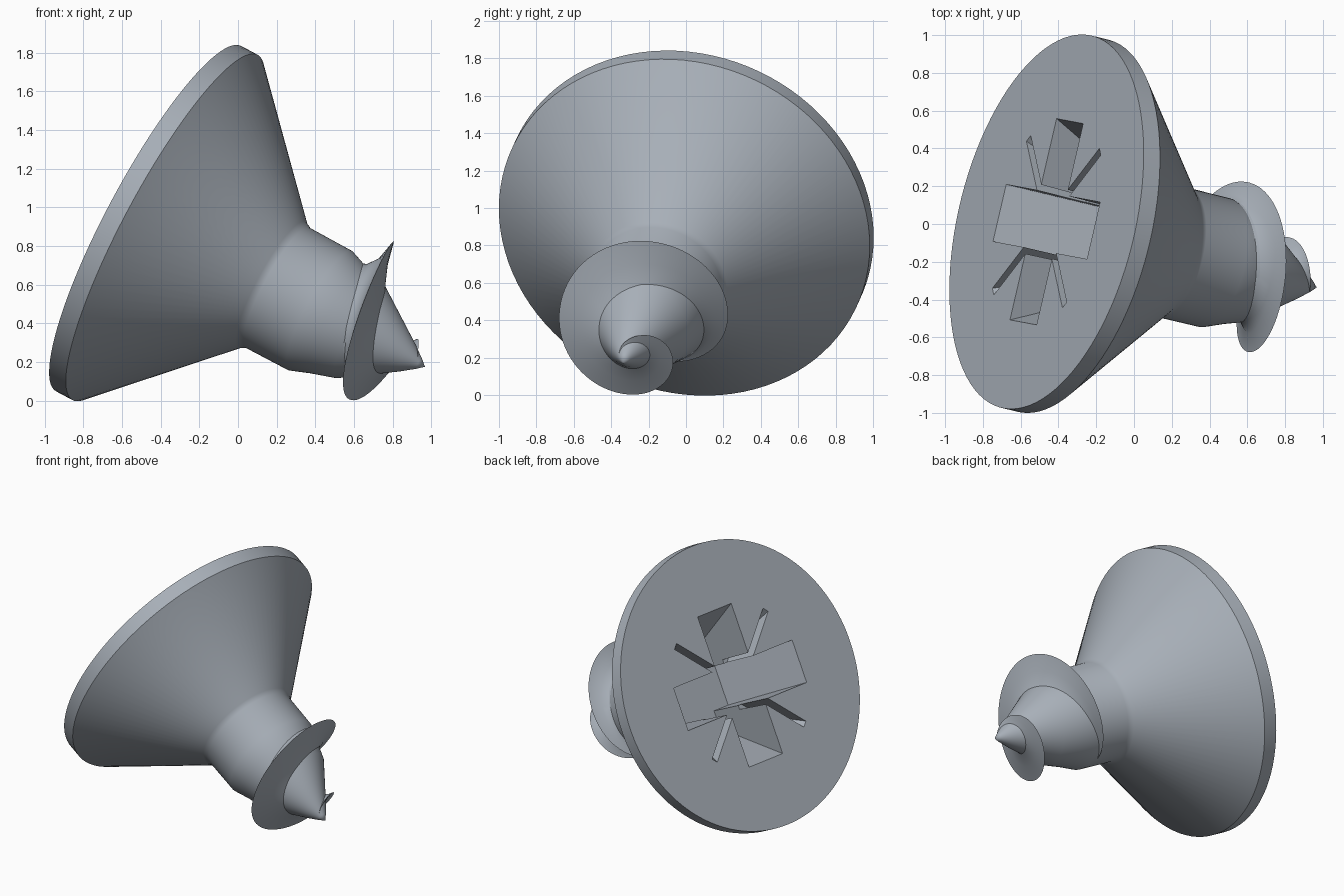
import bpy, bmesh, math
from mathutils import Matrix, Vector

if "Cube" in bpy.data.objects:
    bpy.data.objects.remove(bpy.data.objects["Cube"])

# Local frame: Z runs from the head face to the tip
axis = Vector((0.862, -0.21, -0.462)).normalized()
side = (Vector((0, 1, 0)) - axis * axis.y).normalized()
up = axis.cross(side)
frame = Matrix((side, up, axis)).transposed().to_4x4()
frame.translation = (-0.463, 0.012, 0.942)

steel = bpy.data.materials.new("steel grey")
steel.diffuse_color = (0.39, 0.43, 0.48, 1)
steel.use_nodes = True
steel.node_tree.nodes["Principled BSDF"].inputs["Base Color"].default_value = steel.diffuse_color


def make(name, verts, faces):
    mesh = bpy.data.meshes.new(name)
    mesh.from_pydata(verts, [], faces)
    bm = bmesh.new()
    bm.from_mesh(mesh)
    bmesh.ops.recalc_face_normals(bm, faces=bm.faces)
    bm.to_mesh(mesh)
    bm.free()
    mesh.materials.append(steel)
    ob = bpy.data.objects.new(name, mesh)
    ob.matrix_world = frame
    bpy.context.collection.objects.link(ob)
    return ob


def select(ob):
    bpy.ops.object.select_all(action='DESELECT')
    bpy.context.view_layer.objects.active = ob
    ob.select_set(True)


# Screw body: turned profile of (radius, distance along axis)
profile = [(1.014, 0), (1.014, 0.1), (0.37, 0.74), (0.352, 0.775), (0.35, 1.03),
           (0.31, 1.14), (0.27, 1.27), (0.085, 1.55), (0.03, 1.625)]
N = 96
verts = [(r * math.cos(2 * math.pi * k / N), r * math.sin(2 * math.pi * k / N), z)
         for r, z in profile for k in range(N)]
faces = [(i * N + k, i * N + (k + 1) % N, (i + 1) * N + (k + 1) % N, (i + 1) * N + k)
         for i in range(len(profile) - 1) for k in range(N)]
faces.append(tuple(range(N)))
tip = len(verts)
verts.append((0, 0, 1.66))
last = (len(profile) - 1) * N
faces += [(last + k, last + (k + 1) % N, tip) for k in range(N)]
body = make("screw_body", verts, faces)


# Drive recess: prisms that taper with depth
def prism(outline_top, outline_bottom, depth, turn):
    n = len(outline_top)
    c, s = math.cos(turn), math.sin(turn)
    vs = [(x * c - y * s, x * s + y * c, z)
          for pts, z in ((outline_top, -0.05), (outline_bottom, depth)) for x, y in pts]
    fs = [tuple(range(n)), tuple(range(n, 2 * n))]
    fs += [(k, (k + 1) % n, n + (k + 1) % n, n + k) for k in range(n)]
    return vs, fs


def cross(w, length):
    pts = []
    for q in range(4):
        c, s = round(math.cos(q * math.pi / 2)), round(math.sin(q * math.pi / 2))
        pts += [(x * c - y * s, x * s + y * c) for x, y in ((length, -w), (length, w), (w, w))]
    return pts


def bar(a, b, w):
    return [(a, -w), (b, -w), (b, w), (a, w)]


turn = math.radians(5)
cutters = [make("cross_cutter", *prism(cross(0.155, 0.57), cross(0.15, 0.28), 0.58, turn))]
for q in range(4):
    cutters.append(make("tick_cutter", *prism(bar(0.17, 0.62, 0.024), bar(0.17, 0.4, 0.02),
                                              0.3, turn + math.pi / 4 + q * math.pi / 2)))
for cutter in cutters:
    cutter.hide_render = True
    mod = body.modifiers.new("recess", 'BOOLEAN')
    mod.operation = 'DIFFERENCE'
    mod.solver = 'EXACT'
    mod.object = cutter
    select(body)
    bpy.ops.object.modifier_apply(modifier=mod.name)
    bpy.data.objects.remove(cutter)


# Thread: tapering blade wound round the core, one crest point per quarter turn
crest = [(0.93, 0.29), (0.97, 0.335), (1.075, 0.447), (1.2, 0.495), (1.325, 0.42),
         (1.41, 0.328), (1.48, 0.22), (1.575, 0.085), (1.63, 0.02), (1.66, 0.0)]


def spline(p0, p1, p2, p3, t):
    return [0.5 * (2 * b + (c - a) * t + (2 * a - 5 * b + 4 * c - d) * t * t
                   + (3 * b - a - 3 * c + d) * t ** 3) for a, b, c, d in zip(p0, p1, p2, p3)]


def core(z):
    for (r0, z0), (r1, z1) in zip(profile, profile[1:]):
        if z0 <= z <= z1:
            return r0 + (r1 - r0) * (z - z0) / (z1 - z0)
    return 0.02


STEPS = 20
verts, rows = [], 0
for i in range(1, len(crest) - 2):
    for j in range(STEPS + (i == len(crest) - 3)):
        t = j / STEPS
        z, r = spline(*crest[i - 1:i + 3], t)
        ang = (i - 2 + t) * math.pi / 2
        h = max(r - core(z), 0.005)
        for f, dz in ((0, -0.5), (0.13, -0.33), (0.45, -0.13), (1, 0),
                      (0.45, 0.16), (0.13, 0.32), (0, 0.42)):
            zz = z + dz * h
            base = max(core(zz) - 0.012, 0.004)
            rr = base + (r - base) * f
            verts.append((rr * math.cos(ang), rr * math.sin(ang), zz))
        rows += 1
M = 7
faces = [(i * M + k, i * M + (k + 1) % M, (i + 1) * M + (k + 1) % M, (i + 1) * M + k)
         for i in range(rows - 1) for k in range(M)]
faces += [tuple(range(M)), tuple(range((rows - 1) * M, rows * M))]
thread = make("screw_thread", verts, faces)

for ob in (body, thread):
    select(ob)
    bpy.ops.object.shade_smooth_by_angle(angle=math.radians(32))
